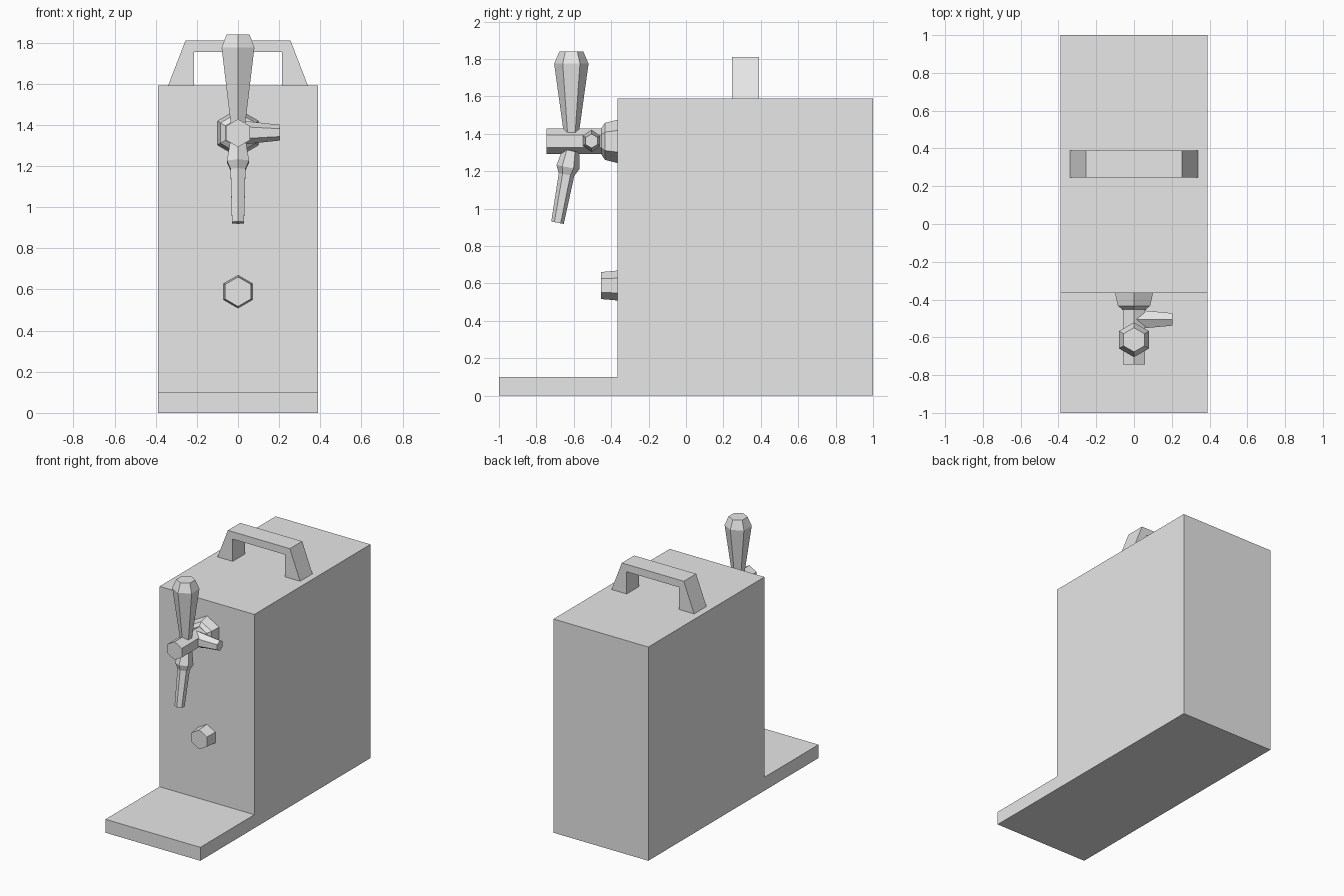
import bpy, bmesh, math
from mathutils import Vector

cube = bpy.data.objects.get("Cube")
if cube:
    bpy.data.objects.remove(cube, do_unlink=True)

grey = bpy.data.materials.new("light grey")
grey.use_nodes = True
grey.diffuse_color = (0.8, 0.8, 0.8, 1)
grey.node_tree.nodes["Principled BSDF"].inputs["Base Color"].default_value = (0.8, 0.8, 0.8, 1)


def finish(name, bm):
    bmesh.ops.recalc_face_normals(bm, faces=bm.faces)
    mesh = bpy.data.meshes.new(name)
    bm.to_mesh(mesh)
    bm.free()
    mesh.materials.append(grey)
    obj = bpy.data.objects.new(name, mesh)
    bpy.context.collection.objects.link(obj)
    return obj


def extrude(name, outline, depth):
    """Fill an outline of 3D points and push it along depth."""
    bm = bmesh.new()
    face = bm.faces.new([bm.verts.new(p) for p in outline])
    moved = bmesh.ops.extrude_face_region(bm, geom=[face], use_keep_orig=True)["geom"]
    bmesh.ops.translate(bm, vec=depth, verts=[v for v in moved if isinstance(v, bmesh.types.BMVert)])
    return finish(name, bm)


def hex_turned(name, origin, axis, corner, profile):
    """Six-sided turned part: profile is (distance along axis, radius); corner points at one vertex."""
    axis = Vector(axis).normalized()
    u = Vector(corner)
    u = (u - axis * u.dot(axis)).normalized()
    w = axis.cross(u)
    bm = bmesh.new()
    rings = []
    for dist, r in profile:
        centre = Vector(origin) + axis * dist
        angles = [i * math.tau / 6 for i in range(6)]
        rings.append([bm.verts.new(centre + (u * math.cos(a) + w * math.sin(a)) * r) for a in angles])
    for a, b in zip(rings, rings[1:]):
        for i in range(6):
            j = (i + 1) % 6
            bm.faces.new((a[i], a[j], b[j], b[i]))
    bm.faces.new(rings[0])
    bm.faces.new(rings[-1])
    return finish(name, bm)


# Cabinet with its drip shelf, one L-shaped side profile
side = [(-1, 0), (1, 0), (1, 1.59), (-0.365, 1.59), (-0.365, 0.1), (-1, 0.1)]
extrude("cabinet_and_shelf", [(-0.39, y, z) for y, z in side], (0.78, 0, 0))

# Carrying handle, half outline mirrored
half = [(0.215, 1.755), (0.215, 1.59), (0.34, 1.59), (0.255, 1.81)]
arch = half + [(-x, z) for x, z in reversed(half)]
extrude("carrying_handle", [(x, 0.245, z) for x, z in arch], (0, 0.145, 0))

# Tap assembly
UP, FRONT = (0, 0, 1), (0, -1, 0)
hex_turned("tap_flange", (0, -0.365, 1.36), FRONT, UP, [(0, 0.116), (0.068, 0.099), (0.088, 0.07)])
hex_turned("tap_body", (0, -0.43, 1.36), FRONT, UP, [(0, 0.068), (0.315, 0.068)])
hex_turned("flow_lever", (0, -0.505, 1.362), (1, 0, 0), UP, [(0, 0.06), (0.205, 0.038)])
hex_turned("tap_lever", (0, -0.613, 1.4), UP, FRONT, [(0, 0.04), (0.375, 0.092), (0.44, 0.064)])
hex_turned("spout", (0, -0.615, 1.31), (0, -0.072, -0.385), FRONT,
           [(0, 0.045), (0.09, 0.062), (0.13, 0.042), (0.392, 0.034)])

# Front knob
hex_turned("front_knob", (0, -0.365, 0.589), FRONT, UP, [(0, 0.08), (0.09, 0.072)])
